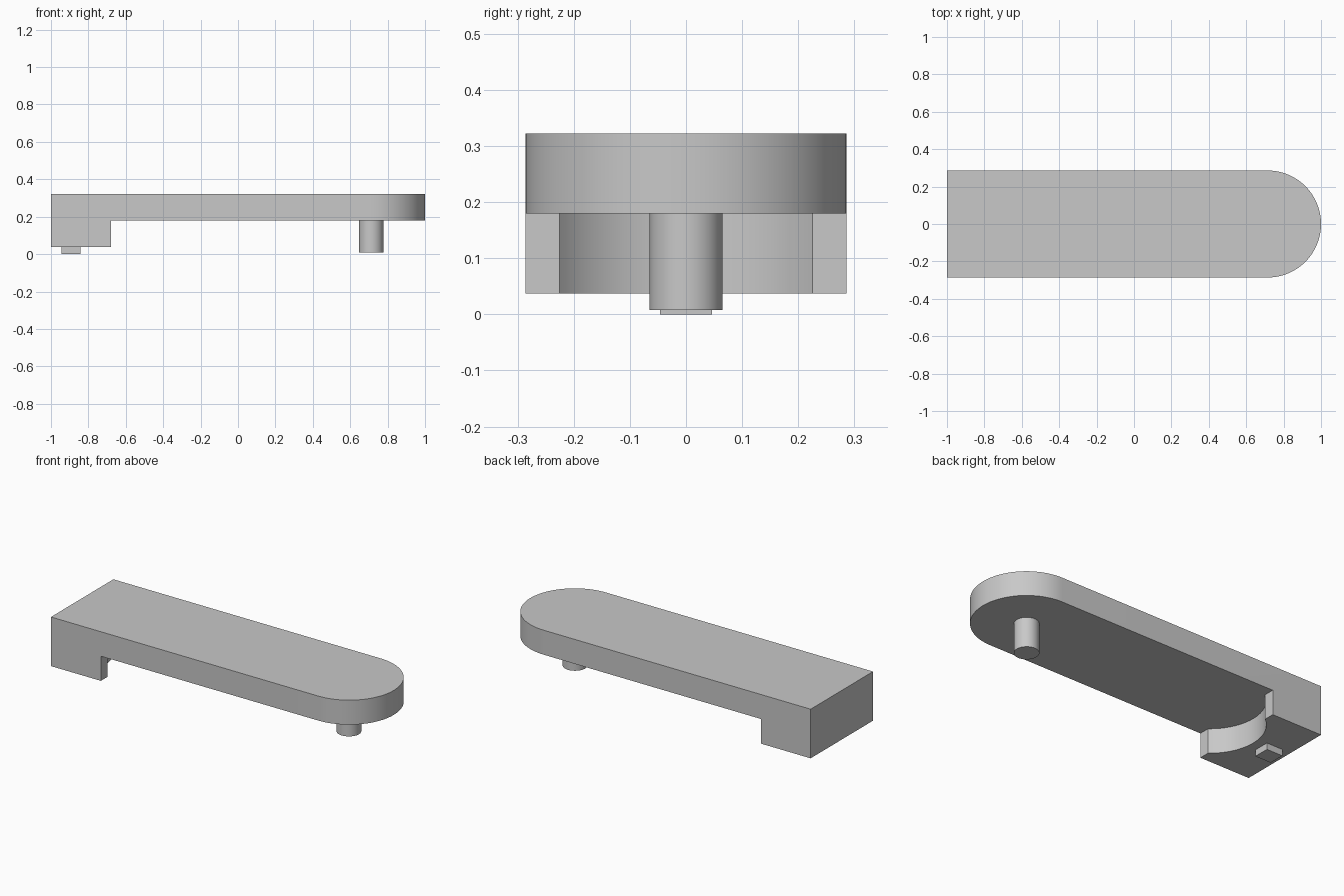
import bpy, bmesh
from math import sin, cos, radians, asin, sqrt

cube = bpy.data.objects.get("Cube")
if cube:
    bpy.data.objects.remove(cube, do_unlink=True)

grey = bpy.data.materials.new("plain grey")
grey.use_nodes = True
colour = (0.58, 0.58, 0.58, 1)
grey.diffuse_color = colour
grey.node_tree.nodes["Principled BSDF"].inputs["Base Color"].default_value = colour

HALF_WIDTH = 0.286
PLATE_BOTTOM, PLATE_TOP = 0.18, 0.322
BLOCK_BOTTOM, BLOCK_FACE = 0.037, -0.68


def arc(cx, cy, r, start, end, steps):
    """Points on a circle, angles in degrees."""
    angles = [radians(start + (end - start) * i / steps) for i in range(steps + 1)]
    return [(cx + r * cos(a), cy + r * sin(a)) for a in angles]


def prism(name, outline, z0, z1):
    """Extrude a plan outline from z0 up to z1."""
    bm = bmesh.new()
    base = bm.faces.new([bm.verts.new((x, y, z0)) for x, y in outline])
    up = bmesh.ops.extrude_face_region(bm, geom=[base])["geom"]
    bmesh.ops.translate(bm, vec=(0, 0, z1 - z0),
                        verts=[v for v in up if isinstance(v, bmesh.types.BMVert)])
    bmesh.ops.recalc_face_normals(bm, faces=bm.faces)
    mesh = bpy.data.meshes.new(name)
    bm.to_mesh(mesh)
    bm.free()
    mesh.materials.append(grey)
    obj = bpy.data.objects.new(name, mesh)
    bpy.context.collection.objects.link(obj)
    return obj


def smooth(obj):
    bpy.ops.object.select_all(action='DESELECT')
    obj.select_set(True)
    bpy.context.view_layer.objects.active = obj
    bpy.ops.object.shade_smooth_by_angle(angle=radians(30))


# Arm with a square end and a round end, full height before cutting
round_end = arc(1 - HALF_WIDTH, 0, HALF_WIDTH, -90, 90, 48)
arm = prism("arm", [(-1, HALF_WIDTH), (-1, -HALF_WIDTH)] + round_end,
            BLOCK_BOTTOM, PLATE_TOP)

# Cutter clears the underside and leaves a hollow curve in the end block
notch = 0.225
centre = BLOCK_FACE + sqrt(HALF_WIDTH ** 2 - notch ** 2)
spread = 180 / 3.14159265 * asin(notch / HALF_WIDTH)
hollow = arc(centre, 0, HALF_WIDTH, 180 - spread, 180 + spread, 32)
cutter = prism("underside_cutter",
               [(1.5, 0.5), (BLOCK_FACE, 0.5)] + hollow + [(BLOCK_FACE, -0.5), (1.5, -0.5)],
               -0.2, PLATE_BOTTOM)
cutter.hide_render = True

cut = arm.modifiers.new("underside", 'BOOLEAN')
cut.operation = 'DIFFERENCE'
cut.solver = 'EXACT'
cut.object = cutter
bpy.context.view_layer.objects.active = arm
bpy.ops.object.modifier_apply(modifier=cut.name)
bpy.data.objects.remove(cutter, do_unlink=True)
smooth(arm)

# Round pin under the rounded end
pin = prism("pin", arc(0.712, 0, 0.065, 0, 352.5, 47), 0.008, PLATE_BOTTOM)
smooth(pin)

# Small square foot under the end block
prism("foot", [(-0.945, -0.046), (-0.843, -0.046), (-0.843, 0.046), (-0.945, 0.046)],
      0, BLOCK_BOTTOM)
